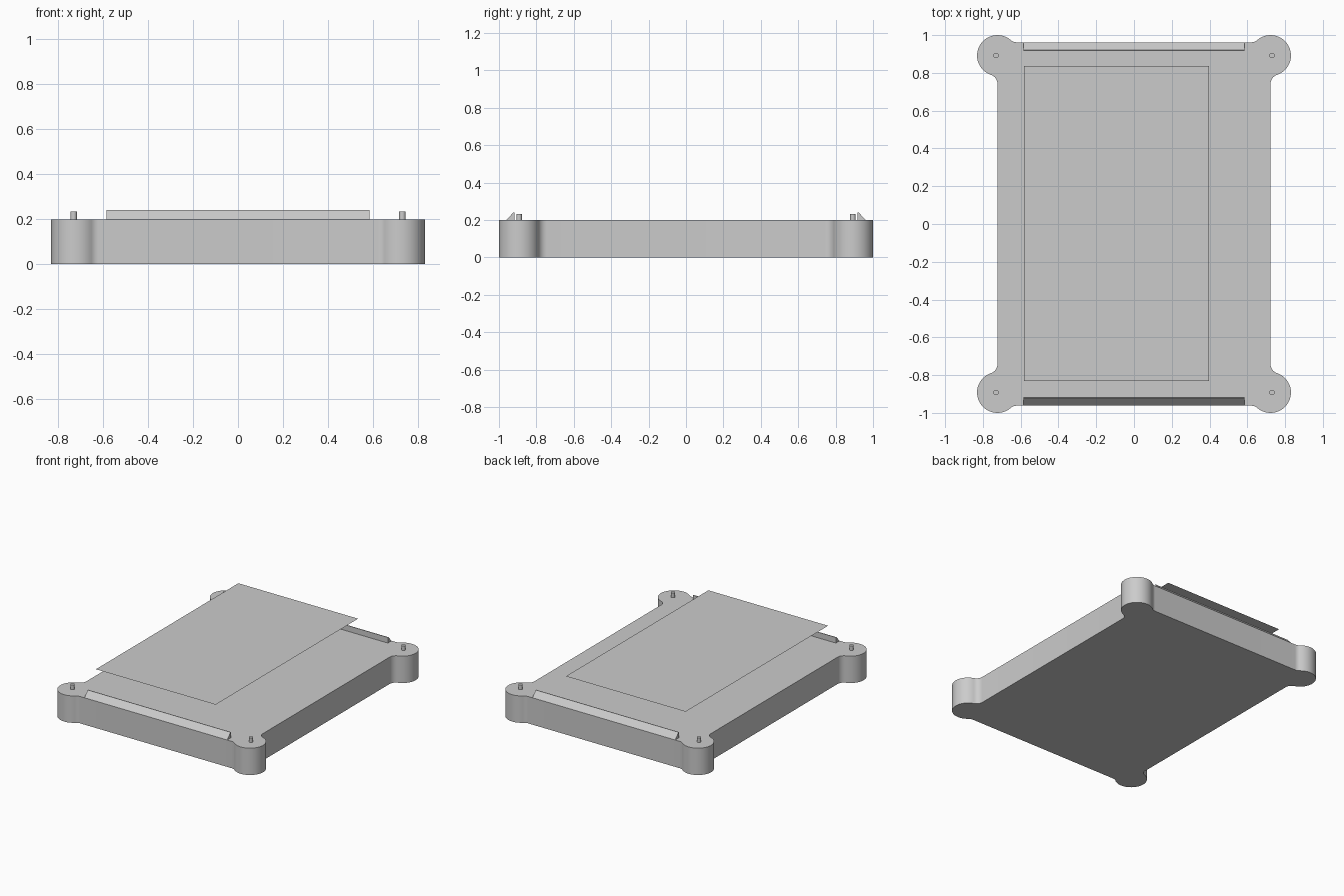
import bpy, bmesh, math
from mathutils import Vector

if "Cube" in bpy.data.objects:
    bpy.data.objects.remove(bpy.data.objects["Cube"])

grey = bpy.data.materials.new("mid grey")
grey.diffuse_color = (0.6, 0.6, 0.6, 1)
grey.use_nodes = True
grey.node_tree.nodes["Principled BSDF"].inputs["Base Color"].default_value = grey.diffuse_color

HALF_W, HALF_L, TOP = 0.723, 0.962, 0.199   # tray half sizes and height
CX, CY, R, F = 0.723, 0.892, 0.108, 0.05    # corner lobe centre, radius, fillet


def add_object(name, bm, smooth=False):
    bmesh.ops.recalc_face_normals(bm, faces=bm.faces[:])
    mesh = bpy.data.meshes.new(name)
    bm.to_mesh(mesh)
    bm.free()
    mesh.materials.append(grey)
    obj = bpy.data.objects.new(name, mesh)
    bpy.context.collection.objects.link(obj)
    if smooth:
        bpy.ops.object.select_all(action='DESELECT')
        obj.select_set(True)
        bpy.context.view_layer.objects.active = obj
        bpy.ops.object.shade_smooth_by_angle(angle=math.radians(35))
    return obj


def prism(name, points, offset, smooth=False):
    bm = bmesh.new()
    face = bm.faces.new([bm.verts.new(p) for p in points])
    ext = bmesh.ops.extrude_face_region(bm, geom=[face])
    verts = [g for g in ext["geom"] if isinstance(g, bmesh.types.BMVert)]
    bmesh.ops.translate(bm, verts=verts, vec=offset)
    return add_object(name, bm, smooth)


def arc(c, r, a0, a1, n):
    return [(c[0] + r * math.cos(a0 + (a1 - a0) * i / n),
             c[1] + r * math.sin(a0 + (a1 - a0) * i / n)) for i in range(n + 1)]


# One corner outline: side fillet, round lobe, end fillet
side_c = (HALF_W + F, CY - math.sqrt((R + F) ** 2 - (HALF_W + F - CX) ** 2))
end_c = (CX - math.sqrt((R + F) ** 2 - (HALF_L + F - CY) ** 2), HALF_L + F)
a_side = math.atan2(side_c[1] - CY, side_c[0] - CX)
a_end = math.atan2(end_c[1] - CY, end_c[0] - CX)
corner = arc(side_c, F, math.pi, a_side + math.pi, 8)
corner += arc((CX, CY), R, a_side, a_end, 32)[1:]
corner += arc(end_c, F, a_end - math.pi, -math.pi / 2, 8)[1:]

# Tray body: the corner mirrored around all four quadrants
outline = corner + [(-x, y) for x, y in reversed(corner)]
outline += [(-x, -y) for x, y in corner]
outline += [(x, -y) for x, y in reversed(corner)]
prism("tray_body", [(x, y, 0) for x, y in outline], Vector((0, 0, TOP)), True)

# Wedge lips along both short ends
for s, label in ((-1, "front"), (1, "back")):
    profile = [(0.917, TOP - 0.01), (0.917, 0.241), (0.922, 0.241),
               (0.962, TOP), (0.962, TOP - 0.01)]
    prism(label + "_lip", [(-0.585, s * y, z) for y, z in profile],
          Vector((1.17, 0, 0)))

# Locating pegs on the corner lobes
for sx in (-1, 1):
    for sy in (-1, 1):
        ring = arc((sx * 0.731, sy * 0.892), 0.0145, 0, math.tau, 20)[:-1]
        prism("corner_peg", [(x, y, TOP - 0.01) for x, y in ring],
              Vector((0, 0, 0.233 - TOP + 0.01)), True)

# Thin sheet floating above the tray
bm = bmesh.new()
bm.faces.new([bm.verts.new((x, y, 0.36)) for x, y in
              ((-0.583, -0.83), (0.398, -0.83), (0.398, 0.837), (-0.583, 0.837))])
sheet = add_object("floating_sheet", bm)
if sheet.data.polygons[0].normal.z < 0:
    sheet.data.flip_normals()
